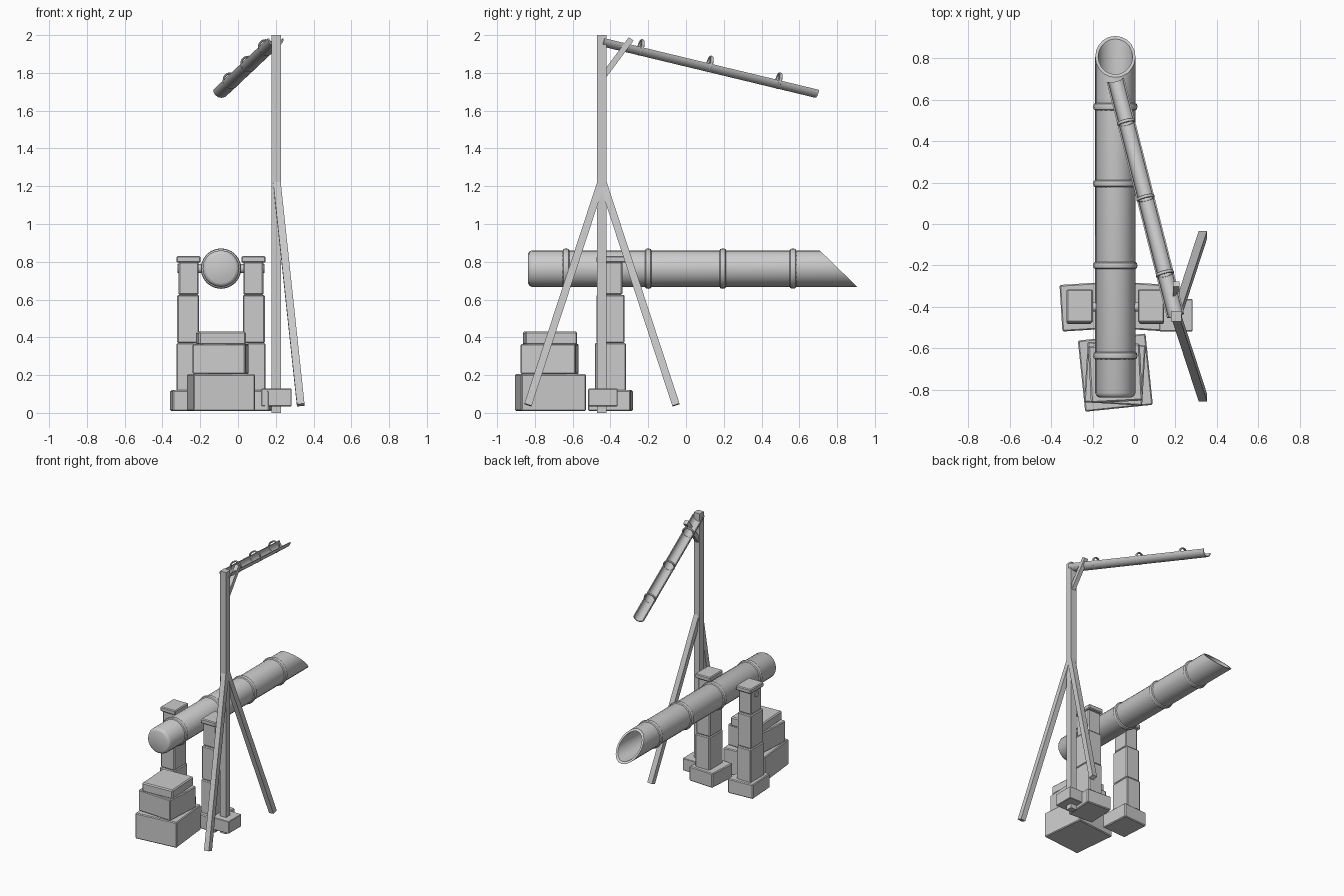
import bpy, bmesh, math
from mathutils import Vector, Matrix

if "Cube" in bpy.data.objects:
    bpy.data.objects.remove(bpy.data.objects["Cube"])


def finish(name, bm, smooth=False):
    bmesh.ops.recalc_face_normals(bm, faces=bm.faces)
    me = bpy.data.meshes.new(name)
    bm.to_mesh(me)
    bm.free()
    ob = bpy.data.objects.new(name, me)
    bpy.context.collection.objects.link(ob)
    if smooth:
        bpy.ops.object.select_all(action='DESELECT')
        ob.select_set(True)
        bpy.context.view_layer.objects.active = ob
        bpy.ops.object.shade_smooth_by_angle(angle=math.radians(40))
    return ob


def block(name, x, y, z0, z1, sx, sy, rot=0, bevel=0.006):
    bm = bmesh.new()
    bmesh.ops.create_cube(bm, size=1)
    bmesh.ops.scale(bm, vec=(sx, sy, z1 - z0), verts=bm.verts)
    if bevel:
        bmesh.ops.bevel(bm, geom=bm.edges[:], offset=bevel, segments=1, affect='EDGES')
    ob = finish(name, bm)
    ob.location = (x, y, (z0 + z1) / 2)
    ob.rotation_euler.z = math.radians(rot)
    return ob


def beam(name, a, b, w):
    a, b = Vector(a), Vector(b)
    d = b - a
    ob = block(name, 0, 0, 0, d.length, w, w, bevel=0)
    zax = d.normalized()
    yax = zax.cross(Vector((1, 0, 0))).normalized()
    rot = Matrix((yax.cross(zax), yax, zax)).transposed()
    ob.matrix_world = Matrix.Translation((a + b) / 2) @ rot.to_4x4()
    return ob


def ring(name, y, radius, thick, tube_len):
    # Rounded collar around the local y axis
    bm = bmesh.new()
    n, m = 24, 8
    loops = []
    for i in range(n):
        a = 2 * math.pi * i / n
        loop = []
        for j in range(m):
            b = 2 * math.pi * j / m
            r = radius + thick * math.cos(b)
            loop.append(bm.verts.new((r * math.cos(a), y + tube_len * math.sin(b), r * math.sin(a))))
        loops.append(loop)
    for i in range(n):
        p, q = loops[i], loops[(i + 1) % n]
        for j in range(m):
            k = (j + 1) % m
            bm.faces.new((p[j], p[k], q[k], q[j]))
    return finish(name, bm, True)


# Tipping bamboo tube: revolved profile (y, radius, slant), hollow at the cut end
AX, AZ, PY = -0.09, 0.764, -0.40
N = 20
profile = [(-0.836, 0.078, 0), (-0.83, 0.09, 0), (-0.815, 0.097, 0),
           (0.807, 0.097, 1.03), (0.807, 0.083, 1.03), (0.56, 0.083, 0)]
bm = bmesh.new()
loops = []
for y, r, slant in profile:
    loop = []
    for i in range(N):
        a = 2 * math.pi * i / N
        z = r * math.sin(a)
        loop.append(bm.verts.new((r * math.cos(a), y - slant * z, z)))
    loops.append(loop)
for p, q in zip(loops, loops[1:]):
    for i in range(N):
        k = (i + 1) % N
        bm.faces.new((p[i], p[k], q[k], q[i]))
bm.faces.new(loops[0])
bm.faces.new(loops[-1])
tube = finish("tipping_tube", bm, True)
tube.location = (AX, 0, AZ)
for i, y in enumerate((-0.635, -0.20, 0.195, 0.566)):
    ring(f"tube_node_{i}", y, 0.096, 0.011, 0.018).location = (AX, 0, AZ)

# Pivot axle
bm = bmesh.new()
bmesh.ops.create_cone(bm, cap_ends=True, segments=16, radius1=0.023, radius2=0.023, depth=0.46,
                      matrix=Matrix.Rotation(math.pi / 2, 4, 'Y'))
finish("pivot_axle", bm, True).location = (AX, PY, AZ)

# Stacked stone posts either side of the tube
for s, side in ((-1, "left"), (1, "right")):
    x = AX + s * 0.172
    block(side + "_post_foot", x - s * 0.012, PY, 0.01, 0.12, 0.205, 0.225, -3.6 * s)
    block(side + "_post_lower", x + s * 0.003, PY, 0.015, 0.37, 0.12, 0.165)
    block(side + "_post_middle", x + s * 0.002, PY, 0.37, 0.625, 0.116, 0.15)
    block(side + "_post_upper", x - s * 0.001, PY, 0.625, 0.80, 0.106, 0.125)
    block(side + "_post_cap", x, PY + 0.005, 0.795, 0.83, 0.127, 0.16)

# Striking stones under the tail
block("stone_bottom", AX, -0.717, 0.01, 0.205, 0.328, 0.345, 5.9)
block("stone_middle", AX - 0.002, -0.722, 0.205, 0.365, 0.28, 0.292, -3.5)
block("stone_top", AX, -0.72, 0.36, 0.43, 0.25, 0.276, 3, 0.008)

# Tall pole with foot, props and brace
PX, PYY = 0.203, -0.445
block("pole", PX, PYY, 0, 2.0, 0.05, 0.05, bevel=0)
block("pole_foot", PX, -0.44, 0.035, 0.128, 0.16, 0.155, bevel=0.003)
for s, side in ((-1, "front"), (1, "back")):
    beam(side + "_prop", (PX + 0.001, PYY, 1.235), (0.332, PYY + s * 0.392, 0.042), 0.04)
beam("chute_brace", (PX, -0.435, 1.785), (PX, -0.29, 1.98), 0.031)

# Half-pipe chute along local +y
start, end = Vector((0.20, -0.44, 1.983)), Vector((-0.09, 0.695, 1.71))
d = end - start
yax = d.normalized()
xax = yax.cross(Vector((0, 0, 1))).normalized()
frame = Matrix((xax, yax, xax.cross(yax))).transposed().to_4x4()
frame = Matrix.Translation(start) @ frame
bm = bmesh.new()
H = 12
angles = [math.pi + math.pi * i / H for i in range(H + 1)]
sec = [(0.043 * math.cos(a), 0.043 * math.sin(a)) for a in angles]
sec += [(0.036 * math.cos(a), 0.036 * math.sin(a)) for a in reversed(angles)]
rows = [[bm.verts.new((x, y, z)) for x, z in sec] for y in (0, d.length)]
M = len(sec)
for i in range(M):
    k = (i + 1) % M
    bm.faces.new((rows[0][i], rows[0][k], rows[1][k], rows[1][i]))
for row in rows:
    for i in range(H):
        bm.faces.new((row[i], row[i + 1], row[M - 2 - i], row[M - 1 - i]))
finish("water_chute", bm, True).matrix_world = frame
for i, y in enumerate((-0.24, 0.125, 0.49)):
    t = (y + 0.44) / 1.135 * d.length
    ring(f"chute_node_{i}", t, 0.039, 0.006, 0.009).matrix_world = frame
